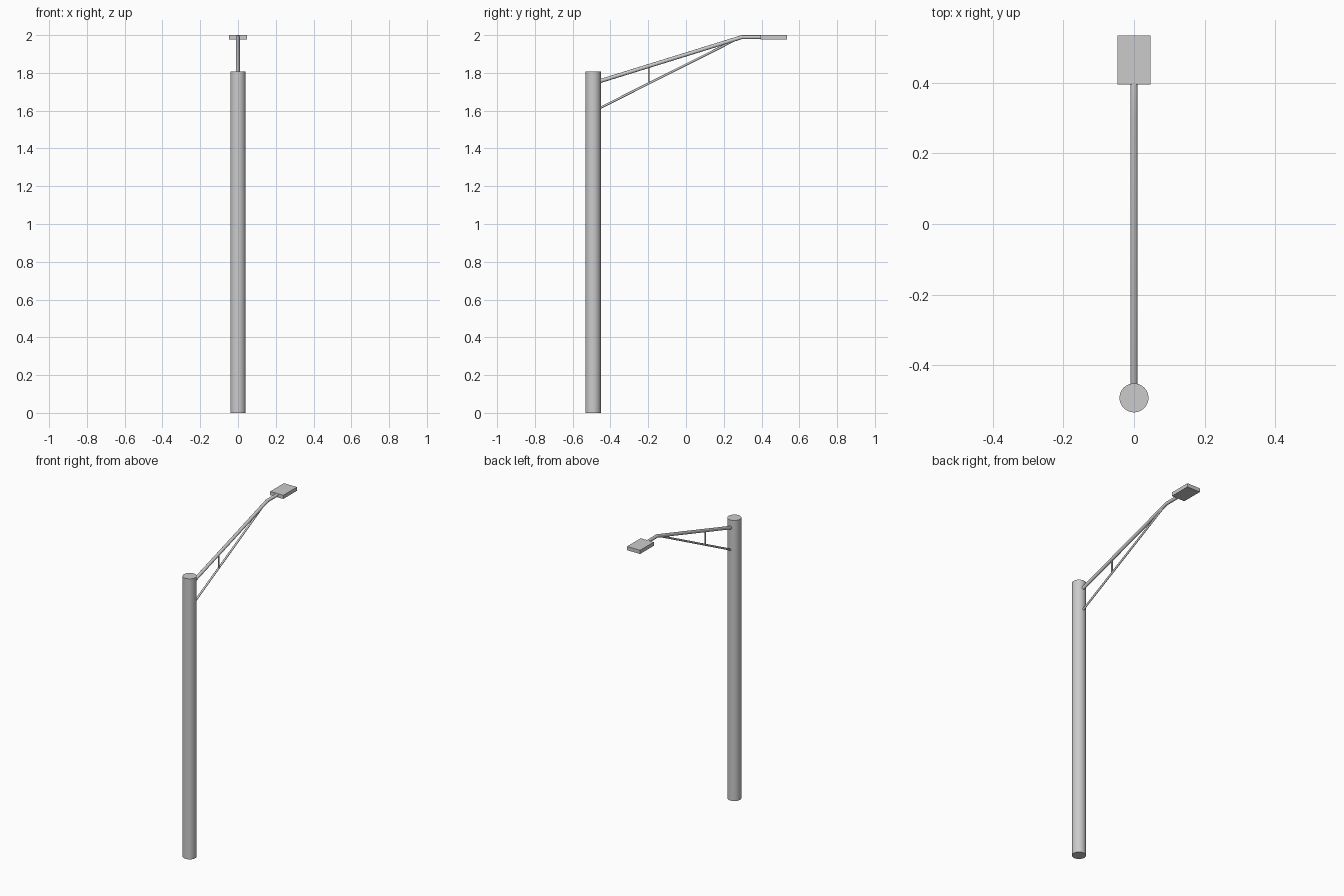
import bpy

if "Cube" in bpy.data.objects:
    bpy.data.objects.remove(bpy.data.objects["Cube"])

POLE_Y, POLE_R = -0.492, 0.041


def smooth(obj):
    bpy.ops.object.select_all(action='DESELECT')
    obj.select_set(True)
    bpy.context.view_layer.objects.active = obj
    bpy.ops.object.shade_smooth_by_angle(angle=0.6)


def tube(name, points, radius):
    """Round capped tube along (y, z) points in the x = 0 plane."""
    curve = bpy.data.curves.new(name, 'CURVE')
    curve.dimensions = '3D'
    curve.bevel_depth = radius
    curve.bevel_resolution = 4
    curve.use_fill_caps = True
    spline = curve.splines.new('POLY')
    spline.points.add(len(points) - 1)
    for p, (y, z) in zip(spline.points, points):
        p.co = (0, y, z, 1)
    obj = bpy.data.objects.new(name, curve)
    bpy.context.collection.objects.link(obj)
    bpy.ops.object.select_all(action='DESELECT')
    obj.select_set(True)
    bpy.context.view_layer.objects.active = obj
    bpy.ops.object.convert(target='MESH')
    obj = bpy.context.view_layer.objects.active
    smooth(obj)
    return obj


# Upright pole
bpy.ops.mesh.primitive_cylinder_add(vertices=48, radius=POLE_R, depth=1.807,
                                    location=(0, POLE_Y, 1.807 / 2))
pole = bpy.context.object
pole.name = "pole"
smooth(pole)

# Main arm: rises from the pole, then levels out into the lamp
tube("arm", [(-0.46, 1.755), (0.295, 1.989), (0.40, 1.989)], 0.0105)

# Thin brace below the arm and the short strut joining them
tube("brace", [(-0.46, 1.612), (0.26, 1.974)], 0.006)
tube("strut", [(-0.197, 1.745), (-0.197, 1.835)], 0.005)

# Flat lamp head
bpy.ops.mesh.primitive_cube_add(size=1, location=(0, 0.464, 1.988))
lamp = bpy.context.object
lamp.name = "lamp_head"
lamp.scale = (0.093, 0.139, 0.024)
bpy.ops.object.transform_apply(location=False, rotation=False, scale=True)
